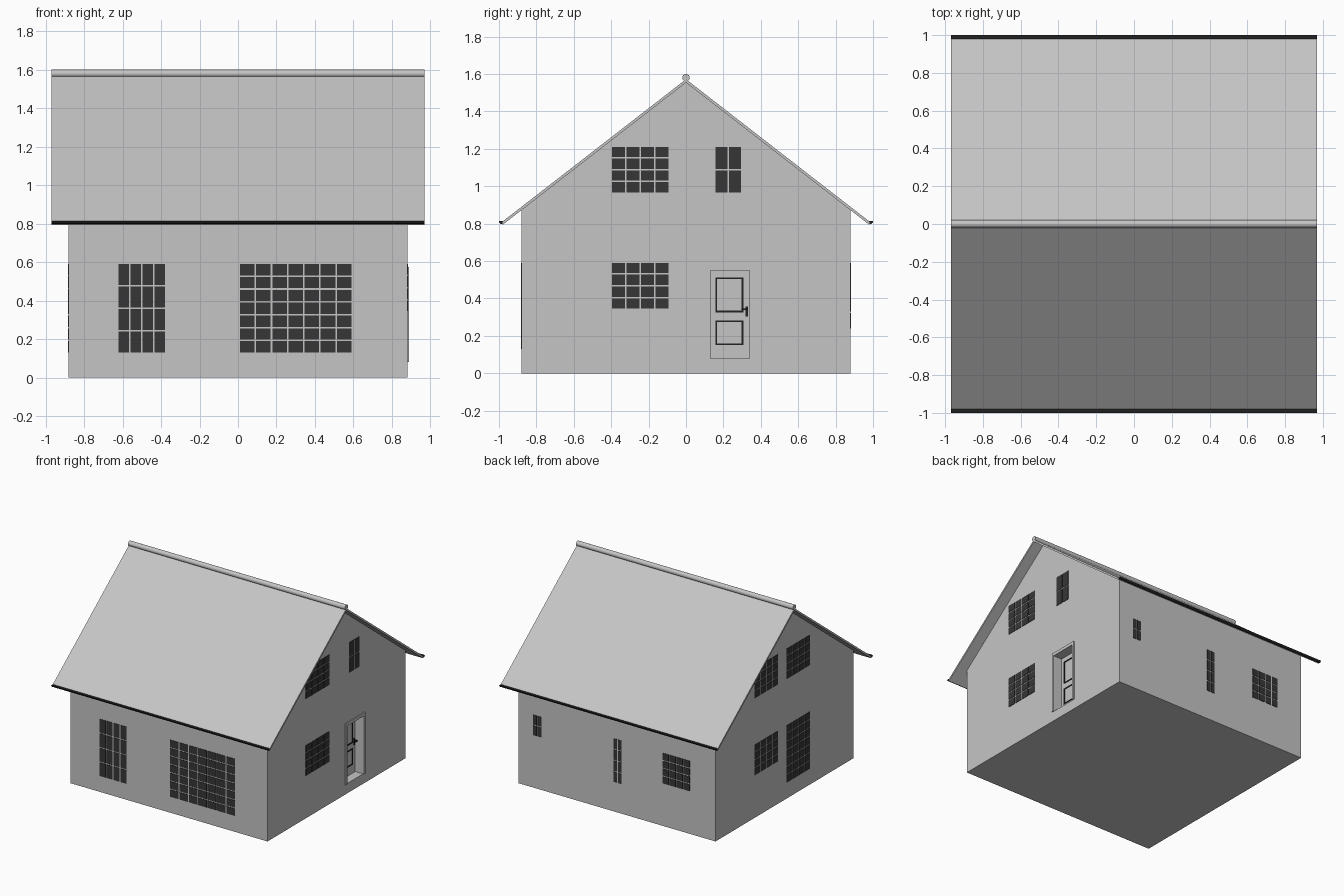
import bpy
import bmesh
import math

cube = bpy.data.objects.get("Cube")
if cube:
    bpy.data.objects.remove(cube, do_unlink=True)

WALL = 0.88          # half width of the house
ROOF_X = 0.97        # half length of the roof
RIDGE_Z, EAVE_Y, EAVE_Z = 1.572, 0.98, 0.812
SLOPE = (RIDGE_Z - EAVE_Z) / EAVE_Y
ROOF_T = 0.018       # vertical roof thickness


def material(name, value):
    mat = bpy.data.materials.new(name)
    mat.use_nodes = True
    color = (value, value, value, 1)
    mat.diffuse_color = color
    bsdf = next(n for n in mat.node_tree.nodes if n.type == "BSDF_PRINCIPLED")
    bsdf.inputs["Base Color"].default_value = color
    return mat


GREY = material("light_grey", 0.56)
GLASS = material("dark_glass", 0.037)
BLACK = material("black_trim", 0.015)


def finish(name, bm, mat):
    bmesh.ops.recalc_face_normals(bm, faces=bm.faces)
    mesh = bpy.data.meshes.new(name)
    bm.to_mesh(mesh)
    bm.free()
    mesh.materials.append(mat)
    obj = bpy.data.objects.new(name, mesh)
    bpy.context.collection.objects.link(obj)
    return obj


def add_box(bm, lo, hi):
    verts = bmesh.ops.create_cube(bm, size=1)["verts"]
    for v in verts:
        v.co = [(a + b) / 2 + c * (b - a) for a, b, c in zip(lo, hi, v.co)]


def boxes(name, bounds, mat):
    bm = bmesh.new()
    for lo, hi in bounds:
        add_box(bm, lo, hi)
    return finish(name, bm, mat)


def extrude_x(name, profile, half, mat):
    """Extrude a (y, z) outline along x."""
    bm = bmesh.new()
    face = bm.faces.new([bm.verts.new((-half, y, z)) for y, z in profile])
    new = bmesh.ops.extrude_face_region(bm, geom=[face])["geom"]
    moved = [g for g in new if isinstance(g, bmesh.types.BMVert)]
    bmesh.ops.translate(bm, verts=moved, vec=(2 * half, 0, 0))
    return finish(name, bm, mat)


def window(name, side, u0, u1, z0, z1, cols, rows):
    """Grid of thin panes; the wall shows between them as glazing bars."""
    gap, thick = 0.008, 0.003
    axis, sign = side
    w = (u1 - u0 + gap) / cols
    h = (z1 - z0 + gap) / rows
    depth = sorted((sign * (WALL - thick), sign * (WALL + thick)))
    panes = []
    for i in range(cols):
        for j in range(rows):
            u, z = u0 + i * w, z0 + j * h
            us = (u, u + w - gap)
            xs, ys = (depth, us) if axis == "x" else (us, depth)
            panes.append(((xs[0], ys[0], z), (xs[1], ys[1], z + h - gap)))
    boxes(name, panes, GLASS)


# House body with a gable
wall_top = RIDGE_Z - ROOF_T / 2 - SLOPE * WALL
walls = extrude_x("walls", [(-WALL, 0), (WALL, 0), (WALL, wall_top),
                            (0, RIDGE_Z - ROOF_T / 2), (-WALL, wall_top)], WALL, GREY)

# Door recess cut into the right wall
DY0, DY1, DZ0, DZ1, DX = 0.13, 0.34, 0.08, 0.55, 0.81
cutter = boxes("door_cutter", [((DX, DY0, DZ0), (1, DY1, DZ1))], GREY)
cutter.hide_render = True
cut = walls.modifiers.new("door_recess", "BOOLEAN")
cut.operation, cut.solver, cut.object = "DIFFERENCE", "EXACT", cutter
bpy.context.view_layer.objects.active = walls
bpy.ops.object.modifier_apply(modifier=cut.name)
bpy.data.objects.remove(cutter, do_unlink=True)

# Door surround
out = WALL + 0.008
boxes("door_frame", [
    ((WALL - 0.01, DY0 - 0.02, DZ0), (out, DY0, DZ1)),
    ((WALL - 0.01, DY1, DZ0), (out, DY1 + 0.02, DZ1)),
    ((WALL - 0.01, DY0 - 0.02, DZ1), (out, DY1 + 0.02, DZ1 + 0.025))], GREY)


# Painted panel outlines on the door
def outline(y0, y1, z0, z1, t=0.009):
    a, b = DX - 0.002, DX + 0.004
    return [((a, y0, z0), (b, y1, z0 + t)), ((a, y0, z1 - t), (b, y1, z1)),
            ((a, y0, z0 + t), (b, y0 + t, z1 - t)),
            ((a, y1 - t, z0 + t), (b, y1, z1 - t))]


boxes("door_panels", outline(0.158, 0.307, 0.326, 0.513)
      + outline(0.158, 0.307, 0.15, 0.283), BLACK)
boxes("door_handle", [((DX, 0.317, 0.303), (DX + 0.006, 0.331, 0.357)),
                      ((DX, 0.32, 0.338), (DX + 0.03, 0.328, 0.346)),
                      ((DX + 0.022, 0.298, 0.338), (DX + 0.03, 0.328, 0.346))], BLACK)

# Windows on all four walls
FRONT, BACK, RIGHT, LEFT = ("y", -1), ("y", 1), ("x", 1), ("x", -1)
window("front_tall_window", FRONT, -0.62, -0.38, 0.13, 0.59, 4, 4)
window("front_large_window", FRONT, 0.01, 0.59, 0.13, 0.59, 7, 7)
window("right_lower_window", RIGHT, -0.395, -0.093, 0.345, 0.59, 4, 4)
window("right_upper_window", RIGHT, -0.395, -0.093, 0.967, 1.21, 4, 4)
window("right_small_window", RIGHT, 0.158, 0.293, 0.967, 1.21, 2, 2)
window("back_small_window", BACK, 0.675, 0.75, 0.425, 0.59, 2, 2)
window("back_narrow_window", BACK, -0.04, 0.03, 0.24, 0.59, 2, 4)
window("back_square_window", BACK, -0.65, -0.41, 0.345, 0.59, 4, 4)
window("left_lower_window", LEFT, 0.085, 0.385, 0.345, 0.59, 4, 4)
window("left_upper_window", LEFT, 0.085, 0.385, 0.967, 1.21, 4, 4)
window("left_upper_window_two", LEFT, -0.325, -0.025, 0.967, 1.21, 4, 4)
window("left_tall_window", LEFT, -0.325, -0.025, 0.13, 0.59, 4, 7)

# Roof slopes and half-round gutters
for label, s in (("front", -1), ("back", 1)):
    extrude_x(label + "_roof", [(0, RIDGE_Z), (s * EAVE_Y, EAVE_Z),
                                (s * EAVE_Y, EAVE_Z - ROOF_T),
                                (0, RIDGE_Z - ROOF_T)], ROOF_X, GREY)
    arc = [math.pi + math.pi * i / 8 for i in range(9)]
    gutter = [(s * 0.987 + 0.013 * math.cos(a), 0.813 + 0.015 * math.sin(a))
              for a in arc]
    extrude_x(label + "_gutter", gutter, ROOF_X, BLACK)

# Round ridge cap
ring = [2 * math.pi * i / 24 for i in range(24)]
ridge = extrude_x("ridge_cap", [(0.02 * math.cos(a), 1.58 + 0.02 * math.sin(a))
                                for a in ring], ROOF_X, GREY)
bpy.ops.object.select_all(action="DESELECT")
ridge.select_set(True)
bpy.context.view_layer.objects.active = ridge
bpy.ops.object.shade_smooth_by_angle()
